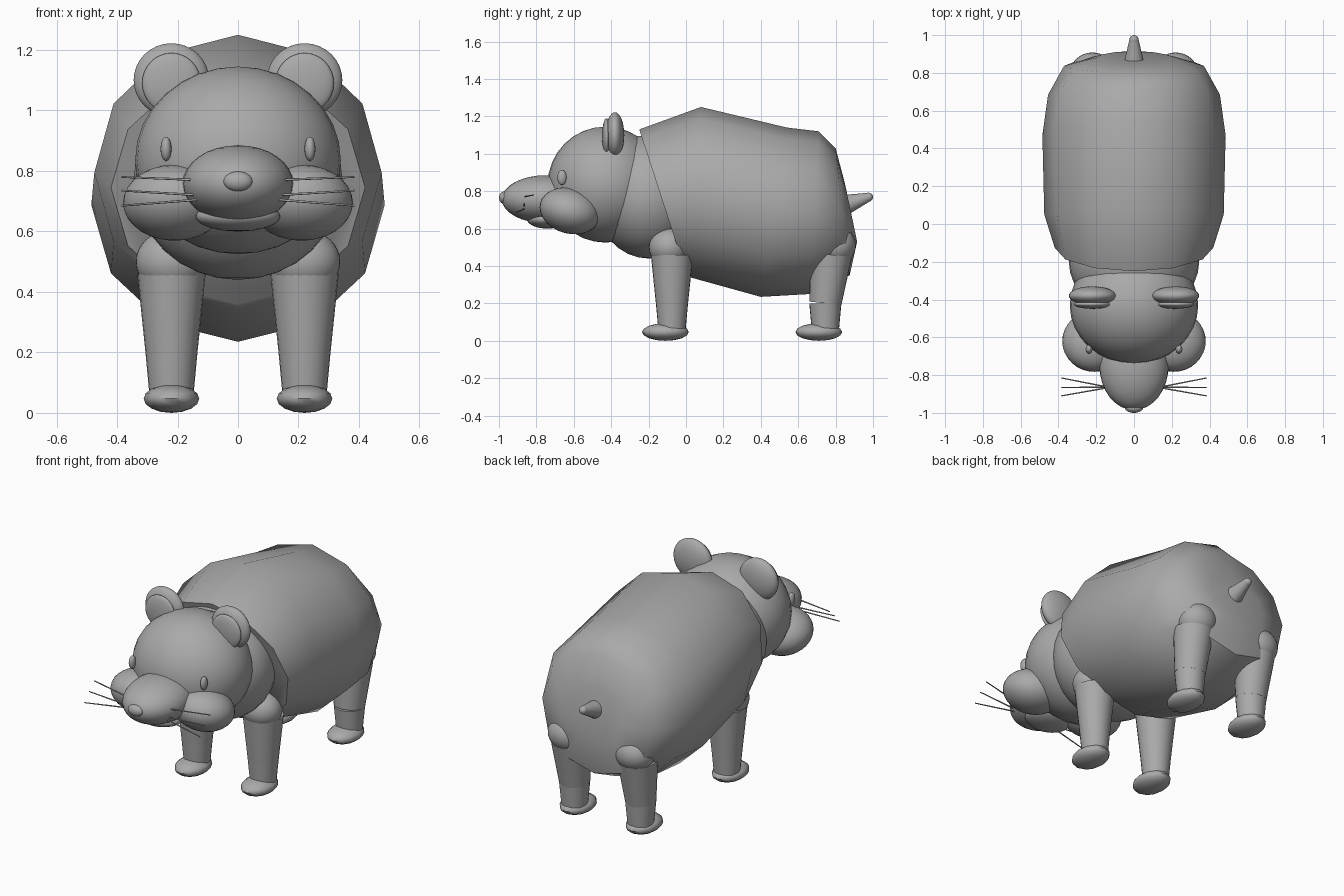
import bpy, bmesh, math
from mathutils import Vector, Matrix

if "Cube" in bpy.data.objects:
    bpy.data.objects.remove(bpy.data.objects["Cube"], do_unlink=True)

grey = bpy.data.materials.new("plain grey")
grey.use_nodes = True
GREY = (0.4, 0.4, 0.4, 1)
grey.diffuse_color = GREY
grey.node_tree.nodes["Principled BSDF"].inputs["Base Color"].default_value = GREY


def finish(name, bm, sharp=50):
    """Turn a bmesh into a smooth-shaded object that keeps its hard edges."""
    bmesh.ops.recalc_face_normals(bm, faces=bm.faces)
    for f in bm.faces:
        f.smooth = True
    for e in bm.edges:
        if len(e.link_faces) == 2 and e.calc_face_angle() > math.radians(sharp):
            e.smooth = False
    me = bpy.data.meshes.new(name)
    bm.to_mesh(me)
    bm.free()
    me.materials.append(grey)
    ob = bpy.data.objects.new(name, me)
    bpy.context.collection.objects.link(ob)
    return ob


def ball(name, centre, radii, tilt=0, seg=32, rings=16):
    """Ellipsoid, tilted about the x axis by degrees."""
    bm = bmesh.new()
    mat = (Matrix.Translation(centre) @ Matrix.Rotation(math.radians(tilt), 4, 'X')
           @ Matrix.Diagonal((*radii, 1)))
    bmesh.ops.create_uvsphere(bm, u_segments=seg, v_segments=rings, radius=1, matrix=mat)
    return finish(name, bm)


def rod(name, a, b, r1, r2, seg=24):
    """Tapered round bar from a to b."""
    a, b = Vector(a), Vector(b)
    d = b - a
    bm = bmesh.new()
    mat = Matrix.Translation((a + b) / 2) @ d.to_track_quat('Z', 'Y').to_matrix().to_4x4()
    bmesh.ops.create_cone(bm, cap_ends=True, segments=seg, radius1=r1, radius2=r2,
                          depth=d.length, matrix=mat)
    return finish(name, bm)


# Body: twelve-sided loft; each ring is top (y, z), bottom (y, z), half width
RINGS = [((-0.25, 1.13), (0.0, 0.36), 0.42),
         ((0.08, 1.25), (0.02, 0.34), 0.475),
         ((0.54, 1.14), (0.40, 0.235), 0.485),
         ((0.71, 1.12), (0.66, 0.25), 0.455),
         ((0.80, 1.03), (0.875, 0.35), 0.37),
         ((0.85, 0.84), (0.915, 0.53), 0.19)]
bm = bmesh.new()
loops = []
for top, bottom, half in RINGS:
    t, b = Vector((0, *top)), Vector((0, *bottom))
    mid, up = (t + b) / 2, (t - b) / 2
    angles = [math.tau * i / 12 for i in range(12)]
    loops.append([bm.verts.new(mid + up * math.cos(a) + Vector((half * math.sin(a), 0, 0)))
                  for a in angles])
for p, q in zip(loops, loops[1:]):
    for i in range(12):
        j = (i + 1) % 12
        bm.faces.new((p[i], p[j], q[j], q[i]))
bm.faces.new(loops[0])
bm.faces.new(loops[-1])
finish("body", bm)

# Neck, head and face
ball("neck", (0, -0.20, 0.77), (0.345, 0.29, 0.33))
ball("head", (0, -0.43, 0.835), (0.34, 0.31, 0.31))
ball("muzzle", (0, -0.75, 0.757), (0.183, 0.235, 0.128))
ball("lower_jaw", (0, -0.74, 0.65), (0.14, 0.11, 0.05))
ball("nose", (0, -0.972, 0.765), (0.048, 0.028, 0.033))

# Tail with a rounded tip
rod("tail", (0, 0.83, 0.72), (0, 0.975, 0.768), 0.06, 0.024)
ball("tail_tip", (0, 0.975, 0.768), (0.024, 0.025, 0.024))

# Paired parts
for side, s in (("left", 1), ("right", -1)):
    x = 0.22 * s
    ball(side + "_cheek", (s * 0.21, -0.62, 0.695), (0.17, 0.165, 0.122), tilt=-15)
    ball(side + "_eye", (s * 0.238, -0.663, 0.873), (0.018, 0.025, 0.04), seg=16)
    ball(side + "_ear", (x, -0.38, 1.1), (0.125, 0.05, 0.122))
    ball(side + "_inner_ear", (x, -0.425, 1.09), (0.097, 0.024, 0.1))
    # Whiskers fan out in three directions
    for part, z1, z2, y2 in (("upper", 0.77, 0.78, -0.815),
                             ("middle", 0.72, 0.735, -0.865),
                             ("lower", 0.705, 0.685, -0.91)):
        rod(f"{side}_{part}_whisker", (s * 0.13, -0.865, z1), (s * 0.385, y2, z2),
            0.004, 0.003, 8)
    # Legs: joint ball, upper leg, lower leg and paw
    for part, joint_y, top_y, knee_y, joint_z in (("front", -0.09, -0.075, -0.075, 0.5),
                                                  ("hind", 0.80, 0.775, 0.745, 0.51)):
        name = f"{side}_{part}"
        ball(name + "_joint", (x, joint_y, joint_z), (0.118, 0.108, 0.105))
        rod(name + "_upper_leg", (x, top_y, 0.46), (x, knee_y, 0.2), 0.113, 0.086)
        rod(name + "_lower_leg", (x, knee_y, 0.2), (x, knee_y, 0.06), 0.086, 0.073)
        ball(name + "_paw", (x, knee_y - 0.035, 0.047), (0.092, 0.125, 0.047),
             seg=12, rings=8)
